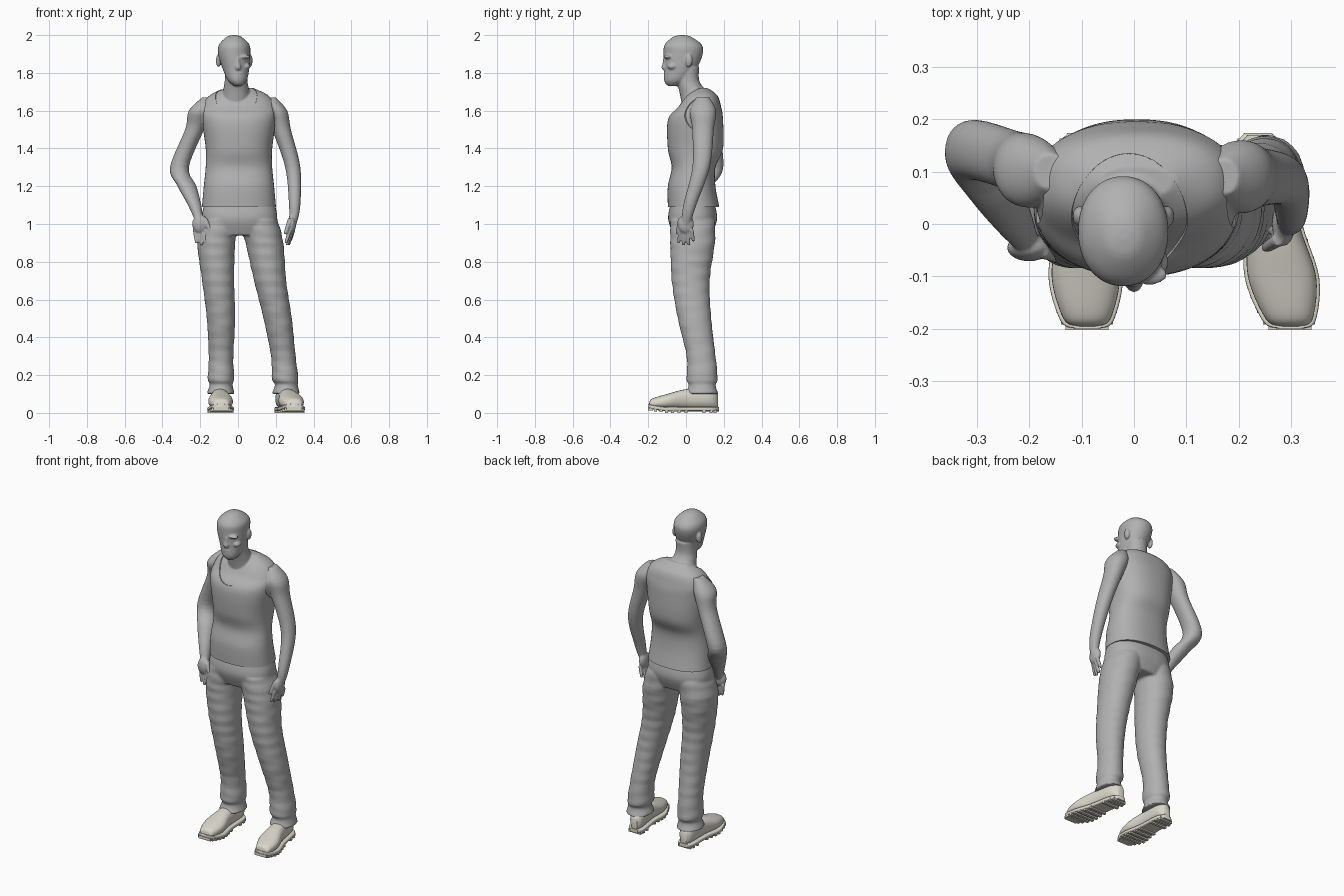
import bpy, bmesh
from math import sin, cos, pi, radians, copysign
from mathutils import Vector, Matrix

if "Cube" in bpy.data.objects:
    bpy.data.objects.remove(bpy.data.objects["Cube"])


def material(name, colour):
    mat = bpy.data.materials.new(name)
    mat.use_nodes = True
    mat.diffuse_color = colour
    mat.node_tree.nodes["Principled BSDF"].inputs["Base Color"].default_value = colour
    return mat


GREY = material("plain grey", (.44, .44, .44, 1))
CREAM = material("shoe cream", (.7, .68, .6, 1))


def spline(rows, steps):
    """Catmull-Rom interpolation through the given sections."""
    points = [Vector(row) for row in rows]
    points = [points[0], *points, points[-1]]
    result = []
    for before, start, end, after in zip(points, points[1:], points[2:], points[3:]):
        for step in range(steps):
            t = step / steps
            slope = (end - before) / 2
            bend = before - start * 2.5 + end * 2 - after / 2
            twist = (start - end) * 1.5 + (after - before) / 2
            result.append(start + slope * t + bend * t ** 2 + twist * t ** 3)
    return result + [points[-1]]


def loft(bm, rows, axis="z", power=2.1, fold=0, grow=0, sides=40, steps=6):
    """Skin rounded sections: (position, centre a, centre b, radius a, radius b)."""
    rings = []
    for position, a, b, radius_a, radius_b in spline(rows, steps):
        ring = []
        for k in range(sides):
            angle = 2 * pi * k / sides
            c, s = cos(angle), sin(angle)
            wave = 1 + fold * sin(position * 85 + 2 * sin(angle + position * 9))
            u = a + (radius_a + grow) * wave * copysign(abs(c) ** (2 / power), c)
            v = b + (radius_b + grow) * wave * copysign(abs(s) ** (2 / power), s)
            ring.append(bm.verts.new((u, v, position) if axis == "z" else (u, position, v)))
        rings.append(ring)
    for low, high in zip(rings, rings[1:]):
        for k in range(sides):
            bm.faces.new((low[k - 1], low[k], high[k], high[k - 1]))
    bm.faces.new(rings[0])
    bm.faces.new(rings[-1])


def ball(bm, centre, radii):
    matrix = Matrix.Translation(centre) @ Matrix.Diagonal((*radii, 1))
    bmesh.ops.create_uvsphere(bm, u_segments=48, v_segments=28, radius=1, matrix=matrix)


def finish(bm, name, mat, voxel=0, cutters=()):
    """Turn a bmesh into an object, fuse or cut it, and shade it smooth."""
    bmesh.ops.recalc_face_normals(bm, faces=bm.faces[:])
    mesh = bpy.data.meshes.new(name)
    bm.to_mesh(mesh)
    bm.free()
    obj = bpy.data.objects.new(name, mesh)
    bpy.context.scene.collection.objects.link(obj)
    if voxel:
        fuse = obj.modifiers.new("fuse", "REMESH")
        fuse.mode, fuse.voxel_size = "VOXEL", voxel
        relax = obj.modifiers.new("relax", "SMOOTH")
        relax.factor, relax.iterations = .5, 4
    for cutter in cutters:
        cut = obj.modifiers.new("cut", "BOOLEAN")
        cut.operation, cut.solver, cut.object = "DIFFERENCE", "EXACT", cutter
    if obj.modifiers:
        depsgraph = bpy.context.evaluated_depsgraph_get()
        baked = bpy.data.meshes.new_from_object(obj.evaluated_get(depsgraph))
        obj.modifiers.clear()
        obj.data = baked
    for cutter in cutters:
        bpy.data.objects.remove(cutter)
    obj.data.materials.clear()
    obj.data.materials.append(mat)
    obj.data.shade_smooth()
    obj.data.set_sharp_from_angle(angle=radians(50))
    return obj


# Torso: height, depth centre, half width, half depth
TORSO = [(z, .005, y, width, depth) for z, y, width, depth in (
    (1.09, .04, .19, .13), (1.2, .03, .18, .12), (1.3, .04, .17, .11),
    (1.4, .05, .17, .14), (1.55, .05, .19, .14), (1.62, .07, .19, .11),
    (1.68, .08, .15, .08), (1.72, .08, .07, .03))]
# Neck and head: height, depth centre, radius; the face turns slightly to its left
NECK = [(z, -.01, y, r, r) for z, y, r in (
    (1.62, .06, .08), (1.7, .035, .07), (1.76, .01, .06), (1.83, .01, .06))]
HEAD = [(z, max(-.02, (1.73 - z) * .12), y, r, r * 1.22) for z, y, r in (
    (1.73, -.07, .02), (1.76, -.055, .05), (1.82, -.03, .07), (1.9, -.015, .085),
    (1.95, -.015, .08), (1.99, -.02, .04), (2, -.02, .01))]
# Arms: height, side centre, depth centre, radius
LEFT_ARM = ((1.67, .17, .09, .03), (1.6, .2, .09, .06), (1.5, .23, .09, .05),
            (1.3, .29, .08, .04), (1.1, .3, .02, .03), (1, .29, 0, .02))
RIGHT_ARM = ((1.67, -.16, .1, .03), (1.6, -.2, .1, .06), (1.5, -.23, .12, .05),
             (1.3, -.31, .14, .05), (1.2, -.27, .08, .05), (1.1, -.23, .01, .035),
             (1, -.2, -.04, .02))


def finger(bm, base, reach, radius):
    """A tapered digit from the base along the reach."""
    rows = []
    for along, taper in ((0, 1), (.5, 1), (.95, .85), (1.05, .4)):
        point = base + reach * along
        rows.append((point.z, point.x, point.y, radius * taper, radius * taper))
    loft(bm, rows, sides=14)


def hand(bm, palm, radii, across, lean, thumb):
    """Palm, four fanned fingers and a thumb."""
    palm, across, lean = Vector(palm), Vector(across), Vector(lean)
    ball(bm, palm, radii)
    for i, length in enumerate((.07, .08, .08, .06)):
        spread = across * (i - 1.5)
        base = palm + spread - Vector((0, 0, .03))
        finger(bm, base, lean + spread * .3 - Vector((0, 0, length)), .01)
    finger(bm, palm + across * thumb + Vector((0, 0, .03)),
           lean + across * thumb / 2 - Vector((0, 0, .08)), .012)


# Bare body: chest, neck, head, arms and hands fused together
skin = bmesh.new()
loft(skin, TORSO, power=2.35)
loft(skin, NECK)
loft(skin, HEAD)
for arm in (LEFT_ARM, RIGHT_ARM):
    loft(skin, [(z, x, y, r, r * 1.15) for z, x, y, r in arm])
hand(skin, (.285, 0, 1), (.022, .042, .05), (.006, .02, 0), (-.02, 0, 0), -1.5)
hand(skin, (-.2, -.045, 1), (.042, .026, .05), (.02, -.006, 0), (.02, -.01, 0), 1.3)

# Face: nose, lips, chin, then brow, cheek and ear on each side
loft(skin, [(z, 0, -.11, r, r * 1.2) for z, r in (
    (1.88, .009), (1.85, .012), (1.83, .017), (1.815, .012))], sides=20)
for z in (1.78, 1.795):
    ball(skin, (0, -.104, z), (.025, .014, .007))
ball(skin, (0, -.092, 1.752), (.026, .02, .017))
for side in (-1, 1):
    ball(skin, (side * .03, -.096, 1.885), (.034, .02, .011))
    ball(skin, (side * .044, -.072, 1.834), (.022, .026, .017))
    ball(skin, (side * .083 - .02, .015, 1.865), (.014, .02, .034))
finish(skin, "body_skin", GREY, voxel=.005)

# Sleeveless shirt: enlarged torso with neck and arm openings cut out
openings = []
for centre, radii in (((-.01, -.035, 1.72), (.12, .17, .16)),
                      ((.275, .08, 1.59), (.12, .125, .135)),
                      ((-.275, .08, 1.59), (.12, .125, .135))):
    bm = bmesh.new()
    ball(bm, centre, radii)
    opening = finish(bm, "shirt_opening", GREY)
    opening.hide_render = True
    openings.append(opening)
shirt = bmesh.new()
loft(shirt, TORSO, power=2.35, grow=.006, sides=72, steps=8)
finish(shirt, "tank_top", GREY, cutters=openings)

# Trousers: hips and legs fused, with soft folds in the cloth
# Legs: height, right centre, left centre, depth centre, radius
LEGS = ((1.02, -.09, .11, .035, .1), (.9, -.115, .14, .035, .1),
        (.7, -.105, .17, .025, .085), (.5, -.09, .21, .045, .075),
        (.3, -.09, .24, .08, .065), (.18, -.09, .25, .085, .07),
        (.15, -.09, .255, .085, .06), (.1, -.09, .255, .085, .075))
trousers = bmesh.new()
loft(trousers, [(z, .008, .035, width, depth) for z, width, depth in (
    (1.13, .18, .11), (1.03, .2, .13), (.94, .17, .1))], power=2.4)
loft(trousers, [(z, right, y, r, r * 1.18) for z, right, left, y, r in LEGS], fold=.018)
loft(trousers, [(z, left, y, r, r * 1.18) for z, right, left, y, r in LEGS], fold=.018)
finish(trousers, "trousers", GREY, voxel=.007)

# Shoes: length position, half width, top height
SHOE = ((-.195, .02, .05), (-.18, .045, .075), (-.1, .065, .1),
        (0, .05, .125), (.13, .045, .13), (.17, .02, .1))
for name, offset, slant in (("right", -.095, -.03), ("left", .265, -.17)):
    upper, sole = [], []
    for y, width, top in SHOE:
        x = offset + slant * y
        lift = max(0, -y - .1) * .15
        upper.append((y, x, (top + .02) / 2, width, (top - .02) / 2))
        sole.append((y * 1.02, x, .02 + lift, width + .006, .012))
    bm = bmesh.new()
    loft(bm, upper, axis="y", power=2.3)
    finish(bm, name + "_shoe", CREAM)

    # Welted sole with tread bars, open under the arch
    bm = bmesh.new()
    loft(bm, sole, axis="y", power=5)
    for y, x, z, width, depth in spline(sole, 3)[2:-2]:
        if not 0 < y < .06:
            matrix = (Matrix.Translation((x, y, z - .011))
                      @ Matrix.Diagonal((width * 1.95, .016, .018, 1)))
            bmesh.ops.create_cube(bm, size=1, matrix=matrix)
    finish(bm, name + "_sole", CREAM)
